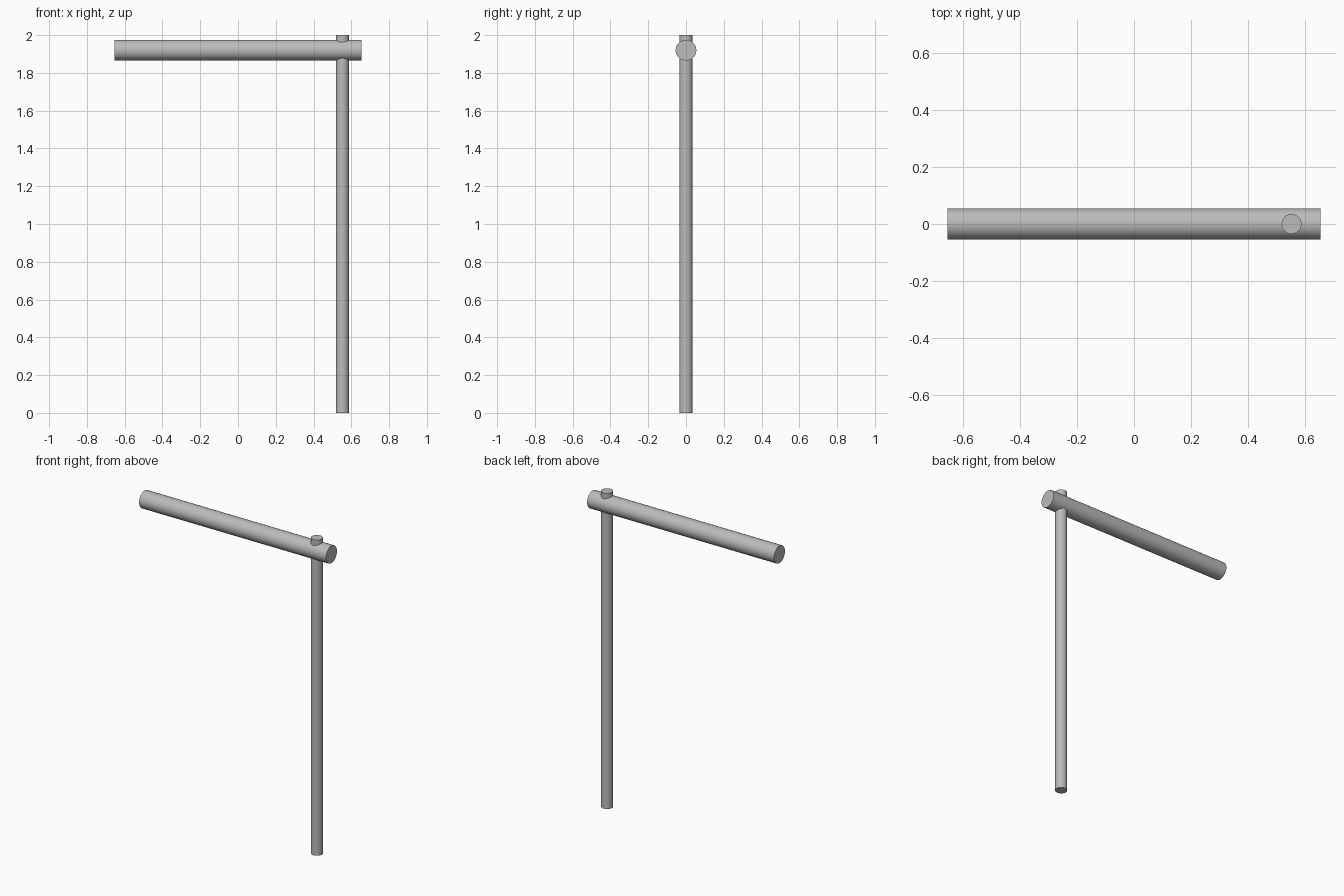
import bpy
import math

if "Cube" in bpy.data.objects:
    bpy.data.objects.remove(bpy.data.objects["Cube"], do_unlink=True)

# One plain grey for both rods
grey = bpy.data.materials.new("plain grey")
grey.use_nodes = True
colour = (0.5, 0.5, 0.5, 1)
grey.diffuse_color = colour
grey.node_tree.nodes["Principled BSDF"].inputs["Base Color"].default_value = colour


def rod(name, radius, length, location, rotation=(0, 0, 0)):
    bpy.ops.mesh.primitive_cylinder_add(
        vertices=32, radius=radius, depth=length, location=location, rotation=rotation)
    obj = bpy.context.object
    obj.name = name
    obj.data.materials.append(grey)
    bpy.ops.object.shade_smooth_by_angle(angle=math.radians(30))
    return obj


# Upright post, poking out just above the arm
rod("post", 0.035, 2, (0.553, 0, 1))

# Thicker horizontal arm
rod("arm", 0.055, 1.31, (0, 0, 1.92), (0, math.pi / 2, 0))
